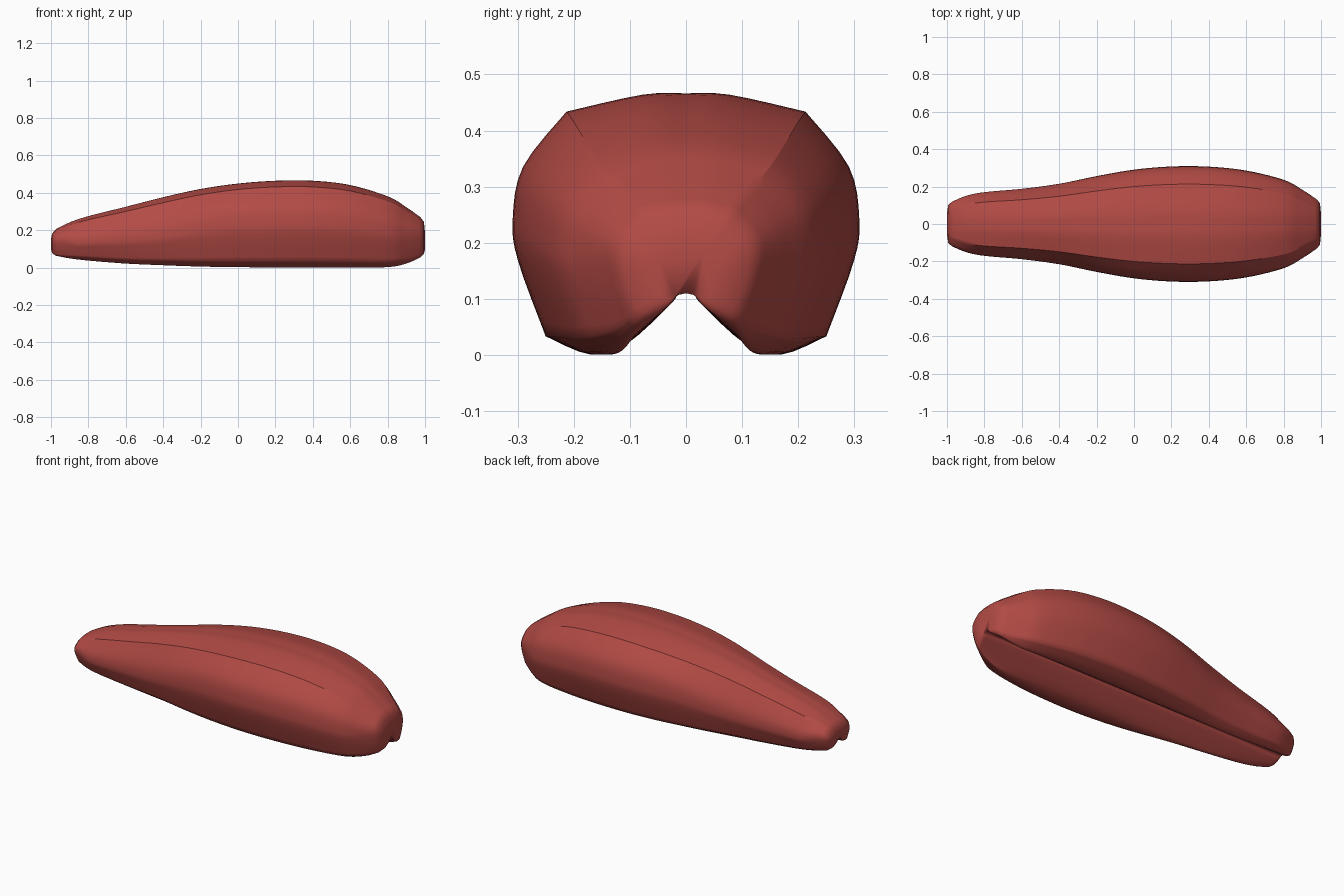
import bpy, bmesh, math

if "Cube" in bpy.data.objects:
    bpy.data.objects.remove(bpy.data.objects["Cube"])

# x station, half width, top height, bottom height
STATIONS = [
    (-1.0, .055, .15, .1), (-.994, .1, .182, .078), (-.975, .118, .205, .064),
    (-.9, .15, .242, .05), (-.8, .17, .275, .038),
    (-.6, .188, .325, .022), (-.4, .215, .376, .013), (-.2, .256, .42, .006), (0, .29, .449, .003),
    (.2, .307, .464, .001), (.4, .306, .464, .001), (.6, .285, .441, .001), (.8, .236, .381, .003),
    (.9, .183, .323, .022), (.975, .133, .27, .055), (.994, .112, .245, .073), (1.0, .055, .185, .1)]
# half cross-sections, as fractions of width and height (top centre to lobe bottom)
MID = [(0, 1), (.25, .995), (.69, .93), (.94, .72), (1, .52), (.97, .36), (.81, .07), (.55, 0)]
TAIL = [(0, 1), (.25, .995), (.69, .92), (.95, .62), (1, .4), (.93, .25), (.82, .08), (.61, 0)]
END = [(0, 1), (.3, .995), (.62, .95), (.92, .76), (1, .57), (.9, .28), (.75, .04), (.64, 0)]
CORNERS = (2, 6)


def smooth(a, b, x):
    t = min(1, max(0, (x - a) / (b - a)))
    return t * t * (3 - 2 * t)


def spline(p, i, t, corners=()):
    """Catmull-Rom point between p[i] and p[i+1], broken at corners."""
    a, b = p[i], p[i + 1]
    o = p[i - 1] if i > 0 and i not in corners else a
    c = p[i + 2] if i + 2 < len(p) and i + 1 not in corners else b
    return tuple(.5 * (2 * q + (r - s) * t + (2 * s - 5 * q + 4 * r - u) * t * t
                       + (3 * q - s - 3 * r + u) * t ** 3)
                 for s, q, r, u in zip(o, a, b, c))


def section(x, w, top, bot):
    tail, end = smooth(0, -.5, x), smooth(.84, .98, abs(x))
    pts = []
    for m, a, e in zip(MID, TAIL, END):
        f = [(p + (q - p) * tail) * (1 - end) + r * end for p, q, r in zip(m, a, e)]
        pts.append((f[0] * w, bot + f[1] * (top - bot)))
    # V groove along the belly
    z = bot + .2 * max(0, .1 - bot)
    pts += [(min(.125 - z, .52 * w), z), (min(.028, .4 * w), max(.09, bot + .003)),
            (min(.015, .25 * w), max(.107, bot + .005)), (0, .11)]
    half = [spline(pts, i, k / 4, CORNERS) for i in range(len(pts) - 1) for k in range(4)] + [pts[-1]]
    half[0], half[-1] = (0, half[0][1]), (0, half[-1][1])
    return half + [(-y, z) for y, z in half[-2:0:-1]]


# body lofted along x, with straight short steps at the rounded ends
rows = []
last = len(STATIONS) - 1
for i in range(last):
    n = 1 if i < 2 or i >= last - 2 else 5
    rows += [spline(STATIONS, i, k / n, (2, last - 2)) for k in range(n)]
rows.append(STATIONS[-1])

bm = bmesh.new()
rings = [[bm.verts.new((r[0], y, z)) for y, z in section(*r)] for r in rows]
for a, b in zip(rings, rings[1:]):
    for j in range(len(a)):
        k = (j + 1) % len(a)
        bm.faces.new((a[j], a[k], b[k], b[j]))
for ring in (rings[0], rings[-1]):
    bm.faces.new(ring)
bmesh.ops.recalc_face_normals(bm, faces=bm.faces)
mesh = bpy.data.meshes.new("body")
bm.to_mesh(mesh)
bm.free()
body = bpy.data.objects.new("body", mesh)
bpy.context.collection.objects.link(body)

red = bpy.data.materials.new("brick red")
red.diffuse_color = (.45, .07, .06, 1)
red.use_nodes = True
red.node_tree.nodes["Principled BSDF"].inputs["Base Color"].default_value = red.diffuse_color
mesh.materials.append(red)

# smooth everywhere except the crisp shoulder crease
mesh.shade_smooth()
ring_len = len(rings[0])
crease = (CORNERS[0] * 4, ring_len - CORNERS[0] * 4)
for e in mesh.edges:
    a, b = e.vertices
    if a % ring_len in crease and abs(a - b) == ring_len:
        e.use_edge_sharp = abs(mesh.vertices[a].co.x) < .87
